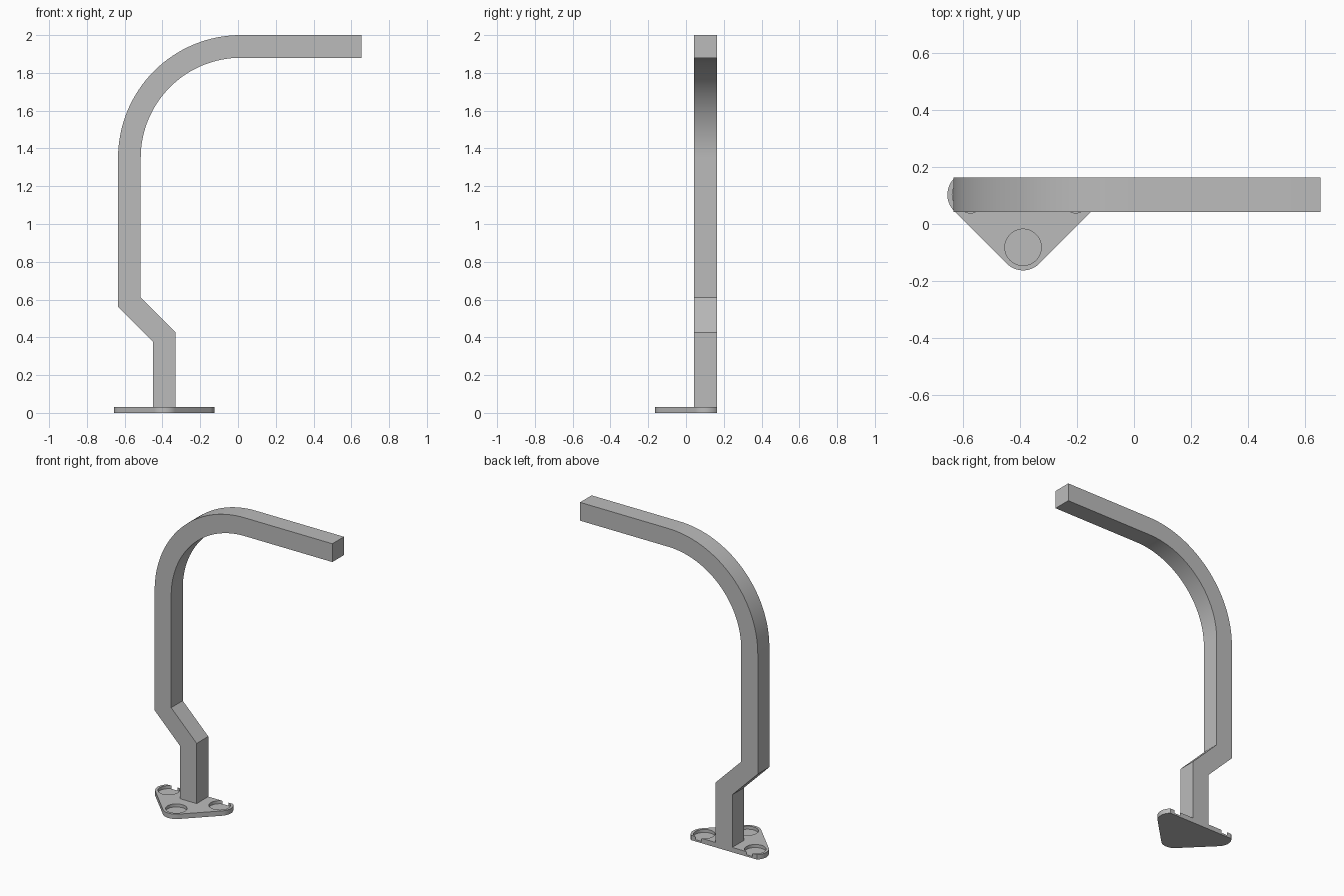
import bpy, bmesh
from math import sin, cos, asin, radians, degrees

cube = bpy.data.objects.get("Cube")
if cube:
    bpy.data.objects.remove(cube, do_unlink=True)

# Single grey material
grey = bpy.data.materials.new("plain_grey")
grey.use_nodes = True
grey.diffuse_color = (0.5, 0.5, 0.5, 1)
grey.node_tree.nodes["Principled BSDF"].inputs["Base Color"].default_value = (0.5, 0.5, 0.5, 1)


def arc(cx, cy, r, start, end, steps):
    """Points along a circular arc, angles in degrees."""
    angles = [radians(start + (end - start) * i / steps) for i in range(steps + 1)]
    return [(cx + r * cos(a), cy + r * sin(a)) for a in angles]


def prism(name, outline, offset):
    """Extrude a closed 3D outline by an offset vector."""
    bm = bmesh.new()
    face = bm.faces.new([bm.verts.new(p) for p in outline])
    result = bmesh.ops.extrude_face_region(bm, geom=[face])
    moved = [g for g in result["geom"] if isinstance(g, bmesh.types.BMVert)]
    bmesh.ops.translate(bm, verts=moved, vec=offset)
    bmesh.ops.recalc_face_normals(bm, faces=bm.faces)
    mesh = bpy.data.meshes.new(name)
    bm.to_mesh(mesh)
    bm.free()
    mesh.materials.append(grey)
    obj = bpy.data.objects.new(name, mesh)
    bpy.context.collection.objects.link(obj)
    return obj


def activate(obj):
    bpy.ops.object.select_all(action="DESELECT")
    obj.select_set(True)
    bpy.context.view_layer.objects.active = obj


def smooth(obj):
    activate(obj)
    bpy.ops.object.shade_smooth_by_angle(angle=radians(25))


BACK = 0.163          # flat back plane shared by post and plate
HALF = 0.06           # half width of the square bar
POST_X = -0.39
SPREAD = 0.185        # spacing of plate corners and bar offset
PLATE_TOP = 0.032

# Bent square bar: foot, slanted joggle, upright, quarter bend and arm
post_x, upright_x = POST_X, POST_X - SPREAD
mitre = HALF * (2 ** 0.5 - 1)
bend_x, bend_z, bend_r = 0.015, 1.35, 0.59


def bar_side(s):
    """One side of the bar; s is +1 for the outer side, -1 for the inner."""
    low, high = 0.402 - s * mitre, 0.587 - s * mitre
    return ([(post_x - s * HALF, 0.02), (post_x - s * HALF, low),
             (upright_x - s * HALF, high)]
            + arc(bend_x, bend_z, bend_r + s * HALF, 180, 90, 32)
            + [(0.655, bend_z + bend_r + s * HALF)])


profile = bar_side(1) + bar_side(-1)[::-1]
bar = prism("bent_bar", [(x, BACK, z) for x, z in profile], (0, -2 * HALF, 0))
smooth(bar)

# Rounded triangular foot plate with a flat back
corner_r, rear_y = 0.081, 0.103
front_y = rear_y - SPREAD
cut = degrees(asin((BACK - rear_y) / corner_r))
outline = (arc(POST_X + SPREAD, rear_y, corner_r, cut, -45, 16)
           + arc(POST_X, front_y, corner_r, -45, -135, 16)
           + arc(POST_X - SPREAD, rear_y, corner_r, -135, -180 - cut, 16))
plate = prism("foot_plate", [(x, y, 0) for x, y in outline], (0, 0, PLATE_TOP))

# Round recesses sunk into each corner of the plate
for cx, cy in ((POST_X, front_y), (POST_X - SPREAD, rear_y), (POST_X + SPREAD, rear_y)):
    ring = arc(cx, cy, 0.064, 0, 360, 48)[:-1]
    cutter = prism("recess_cutter", [(x, y, 0.012) for x, y in ring], (0, 0, 0.1))
    cutter.hide_render = True
    mod = plate.modifiers.new("recess", "BOOLEAN")
    mod.operation, mod.solver, mod.object = "DIFFERENCE", "EXACT", cutter
    activate(plate)
    bpy.ops.object.modifier_apply(modifier=mod.name)
    bpy.data.objects.remove(cutter, do_unlink=True)
smooth(plate)
